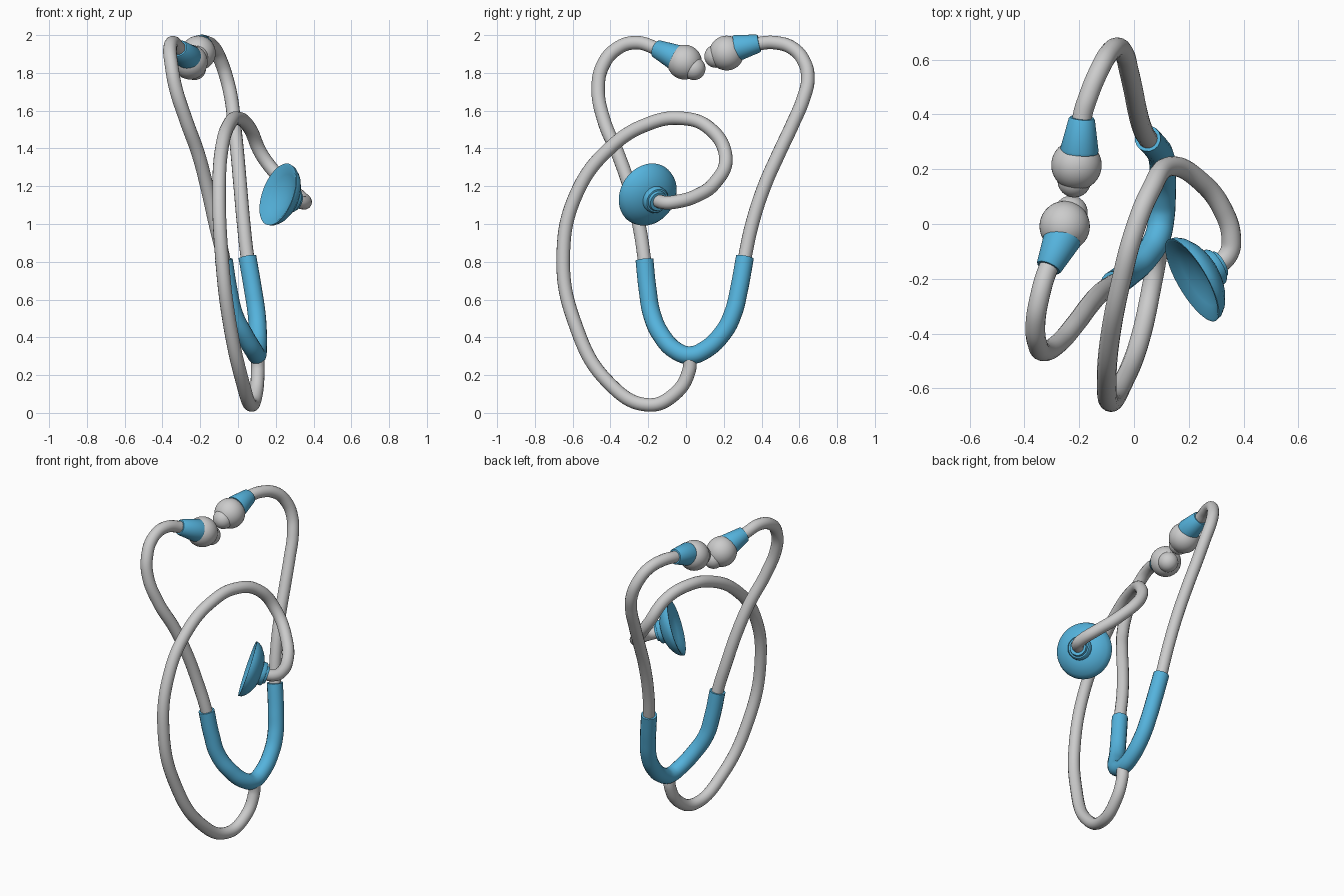
import bpy, bmesh, math
from mathutils import Vector

if "Cube" in bpy.data.objects:
    bpy.data.objects.remove(bpy.data.objects["Cube"])

blue = bpy.data.materials.new("blue")
blue.diffuse_color = (0.09, 0.45, 0.72, 1)
blue.use_nodes = True
blue.node_tree.nodes["Principled BSDF"].inputs["Base Color"].default_value = blue.diffuse_color


def finish(ob, mat):
    if mat:
        ob.data.materials.append(mat)
    bpy.ops.object.select_all(action='DESELECT')
    ob.select_set(True)
    bpy.context.view_layer.objects.active = ob
    if ob.type == 'CURVE':
        bpy.ops.object.convert(target='MESH')
        ob = bpy.context.view_layer.objects.active
    bpy.ops.object.shade_smooth_by_angle(angle=math.radians(40))


def tube(name, pts, radius, mat=None):
    """Round hose swept along a smooth path."""
    cu = bpy.data.curves.new(name, 'CURVE')
    cu.dimensions = '3D'
    cu.resolution_u = 10
    cu.bevel_depth = radius
    cu.bevel_resolution = 6
    cu.use_fill_caps = True
    sp = cu.splines.new('BEZIER')
    sp.bezier_points.add(len(pts) - 1)
    for bp, p in zip(sp.bezier_points, pts):
        bp.co = p
        bp.handle_left_type = bp.handle_right_type = 'AUTO'
    ob = bpy.data.objects.new(name, cu)
    bpy.context.collection.objects.link(ob)
    finish(ob, mat)


def lathe(name, profile, origin, axis, mat=None, n=48):
    """Spin (radius, height) points round an axis through origin."""
    bm = bmesh.new()
    vs = [bm.verts.new((r, 0, h)) for r, h in profile]
    es = [bm.edges.new(e) for e in zip(vs, vs[1:])]
    bmesh.ops.spin(bm, geom=vs + es, cent=(0, 0, 0), axis=(0, 0, 1),
                   angle=math.tau, steps=n, use_merge=False)
    bmesh.ops.remove_doubles(bm, verts=bm.verts, dist=1e-4)
    bmesh.ops.recalc_face_normals(bm, faces=bm.faces)
    me = bpy.data.meshes.new(name)
    bm.to_mesh(me)
    bm.free()
    ob = bpy.data.objects.new(name, me)
    ob.location = origin
    ob.rotation_euler = Vector(axis).to_track_quat('Z', 'Y').to_euler()
    bpy.context.collection.objects.link(ob)
    finish(ob, mat)


def ball(name, centre, r):
    prof = [(r * math.sin(a), -r * math.cos(a))
            for a in (math.pi * i / 20 for i in range(21))]
    lathe(name, prof, centre, (0, 0, 1), n=40)


# Long hose looping from the yoke to the chest piece
tube("main_hose", [
    (.105, .02, .30), (.105, .015, .22), (.095, -.06, .10), (.07, -.2, .042),
    (.025, -.41, .16), (-.045, -.59, .48), (-.085, -.65, .82), (-.1, -.58, 1.16),
    (-.085, -.4, 1.405), (-.045, -.2, 1.53), (0, -.03, 1.56), (.06, .12, 1.51),
    (.13, .21, 1.36), (.25, .15, 1.215), (.325, .05, 1.147), (.355, -.05, 1.118),
    (.345, -.11, 1.113), (.285, -.165, 1.13)], .036)

# Blue U-shaped yoke
tube("yoke", [
    (-.075, -.22, .81), (-.05, -.203, .65), (-.02, -.18, .52), (.035, -.13, .41),
    (.085, -.05, .327), (.1, .02, .305), (.105, .1, .333), (.105, .2, .43),
    (.098, .25, .53), (.08, .28, .65), (.05, .312, .825)], .048, blue)

# Ear tubes
tube("left_ear_tube", [
    (-.06, -.21, .72), (-.075, -.22, .81), (-.12, -.25, 1.0), (-.165, -.3, 1.2),
    (-.21, -.36, 1.37), (-.275, -.435, 1.55), (-.33, -.465, 1.72),
    (-.352, -.44, 1.84), (-.36, -.37, 1.925), (-.345, -.27, 1.96),
    (-.31, -.155, 1.928), (-.28, -.1, 1.9)], .036)
tube("right_ear_tube", [
    (.067, .295, .73), (.05, .312, .825), (.03, .35, 1.0), (.012, .415, 1.2),
    (-.003, .49, 1.37), (-.02, .565, 1.53), (-.035, .62, 1.66), (-.06, .645, 1.77),
    (-.09, .625, 1.86), (-.125, .565, 1.93), (-.165, .47, 1.96),
    (-.19, .385, 1.955), (-.192, .33, 1.945)], .036)

# Ear pieces: blue sleeve, large ball, small tip
for side, a, b, c, d in [
        ("left", (-.312, -.16, 1.93), (-.258, -.045, 1.877),
         (-.253, -.008, 1.857), (-.23, .042, 1.823)),
        ("right", (-.19, .388, 1.957), (-.2, .262, 1.93),
         (-.21, .215, 1.905), (-.218, .158, 1.888))]:
    axis = Vector(b) - Vector(a)
    h = axis.length
    lathe(side + "_ear_sleeve", [(0, 0), (.044, 0), (.048, .006), (.07, h - .01),
                                 (.068, h), (0, h)], a, axis, blue)
    ball(side + "_ear_ball", c, .092)
    ball(side + "_ear_tip", d, .061)

# Bell-shaped chest piece with a hollow face and a stepped back
lathe("chest_piece", [
    (0, .052), (.06, .045), (.12, .025), (.163, 0), (.172, 0), (.168, .018),
    (.152, .04), (.12, .064), (.09, .078), (.072, .083), (.071, .103), (.064, .111),
    (.055, .112), (.05, .126), (0, .126)],
    (.212, -.205, 1.157), (.82, .48, -.31), blue)
